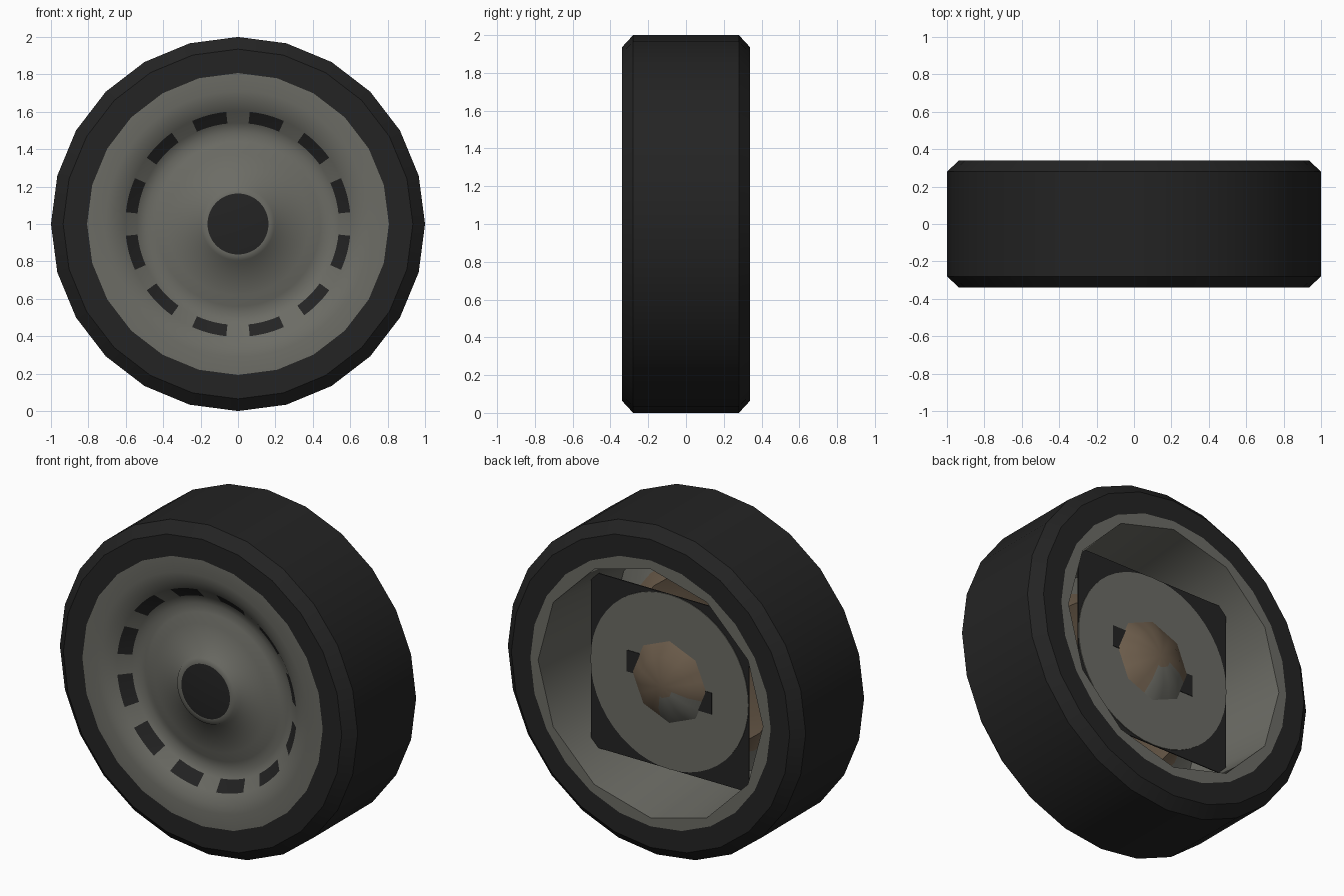
import bpy, bmesh, math

if "Cube" in bpy.data.objects:
    bpy.data.objects.remove(bpy.data.objects["Cube"])

CZ = 1.0  # wheel axle height


def material(name, rgb):
    m = bpy.data.materials.new(name)
    m.diffuse_color = (*rgb, 1)
    m.use_nodes = True
    m.node_tree.nodes["Principled BSDF"].inputs["Base Color"].default_value = m.diffuse_color
    return m


RUBBER = material("black_rubber", (0.017, 0.017, 0.017))
METAL = material("grey_metal", (0.15, 0.15, 0.13))
RUST = material("rusty_brown", (0.16, 0.115, 0.075))


def finish(bm, name, mats, angle=35):
    bmesh.ops.remove_doubles(bm, verts=bm.verts, dist=1e-5)
    me = bpy.data.meshes.new(name)
    bm.to_mesh(me)
    bm.free()
    for m in mats:
        me.materials.append(m)
    ob = bpy.data.objects.new(name, me)
    bpy.context.collection.objects.link(ob)
    bpy.ops.object.select_all(action='DESELECT')
    ob.select_set(True)
    bpy.context.view_layer.objects.active = ob
    bpy.ops.object.shade_smooth_by_angle(angle=math.radians(angle))
    return ob


def lathe(name, profile, segs, mats, pick=lambda k, i: 0, angle=35):
    """Spin (radius, y, polygon sides) rings around the axle."""
    bm = bmesh.new()
    rings = []
    for r, y, n in profile:
        ring = []
        for i in range(segs):
            a = math.tau * i / segs
            step = math.tau / n
            rr = r * math.cos(step / 2) / math.cos(a % step - step / 2)
            ring.append(bm.verts.new((rr * math.cos(a), y, CZ + rr * math.sin(a))))
        rings.append(ring)
    for k in range(len(rings) - 1):
        p, q = rings[k], rings[k + 1]
        for i in range(segs):
            j = (i + 1) % segs
            if profile[k + 1][0] == 0:
                f = bm.faces.new((p[i], p[j], q[i]))
            elif profile[k][0] == 0:
                f = bm.faces.new((p[i], q[j], q[i]))
            else:
                f = bm.faces.new((p[i], p[j], q[j], q[i]))
            f.material_index = pick(k, i)
    return finish(bm, name, mats, angle)


def plate(name, x, z, y, w, h, mat, t=0.006):
    bm = bmesh.new()
    bmesh.ops.create_cube(bm, size=1)
    for v in bm.verts:
        v.co = (x + v.co.x * w, y + v.co.y * t, CZ + z + v.co.z * h)
    return finish(bm, name, [mat])


# Tyre with chamfered shoulders
lathe("tyre", [(0.807, 0.34, 24), (0.935, 0.34, 24), (1.0, 0.28, 24),
               (1.0, -0.28, 24), (0.935, -0.34, 24), (0.807, -0.34, 24)], 24, [RUBBER])

# Front rim: flat lip, sloped bowl with twelve dark slots, domed centre, hub cap
front = [(0.807, -0.34), (0.71, -0.34), (0.66, -0.33), (0.603, -0.30), (0.54, -0.245),
         (0.49, -0.225), (0.44, -0.235), (0.38, -0.255), (0.21, -0.28), (0.195, -0.305),
         (0.163, -0.31), (0, -0.315)]
sides = [24] + [120] * 11


def front_paint(k, i):
    if k == 3 and i % 10 in range(2, 8):
        return 1
    return 1 if k == 10 else 0


lathe("rim_front", [(r, y, n) for (r, y), n in zip(front, sides)], 120,
      [METAL, RUBBER], front_paint, 60)

# Back lip, open barrel and the inside of the rim face
lathe("rim_back_lip", [(0.755, 0.34, 12), (0.807, 0.34, 24)], 24, [METAL])
lathe("rim_barrel", [(0.70, -0.27, 12), (0.755, 0.34, 12)], 12, [METAL])
lathe("rim_inside", [(0, -0.25, 24), (0.40, -0.23, 24), (0.50, -0.20, 24),
                     (0.57, -0.24, 24), (0.70, -0.27, 12)], 24,
      [RUST, METAL], lambda k, i: int(k == 3))

# Square backing plate with its round brake face and two dark marks
plate("backing_plate", 0, 0, 0.152, 1.06, 1.06, RUBBER)
lathe("brake_face", [(0, 0.159, 48), (0.53, 0.159, 48), (0.53, 0.152, 48)], 48, [METAL])
for s in (1, -1):
    plate("brake_mark", s * 0.235, s * 0.055, 0.159, 0.10, 0.13, RUBBER)

# Eight-sided domed hub, rusty with one bare grey patch
lathe("rear_hub", [(0, 0.235, 8), (0.07, 0.23, 8), (0.17, 0.205, 8), (0.25, 0.158, 8)], 24,
      [RUST, METAL], lambda k, i: int(k > 0 and 13 <= i <= 18), 60)
